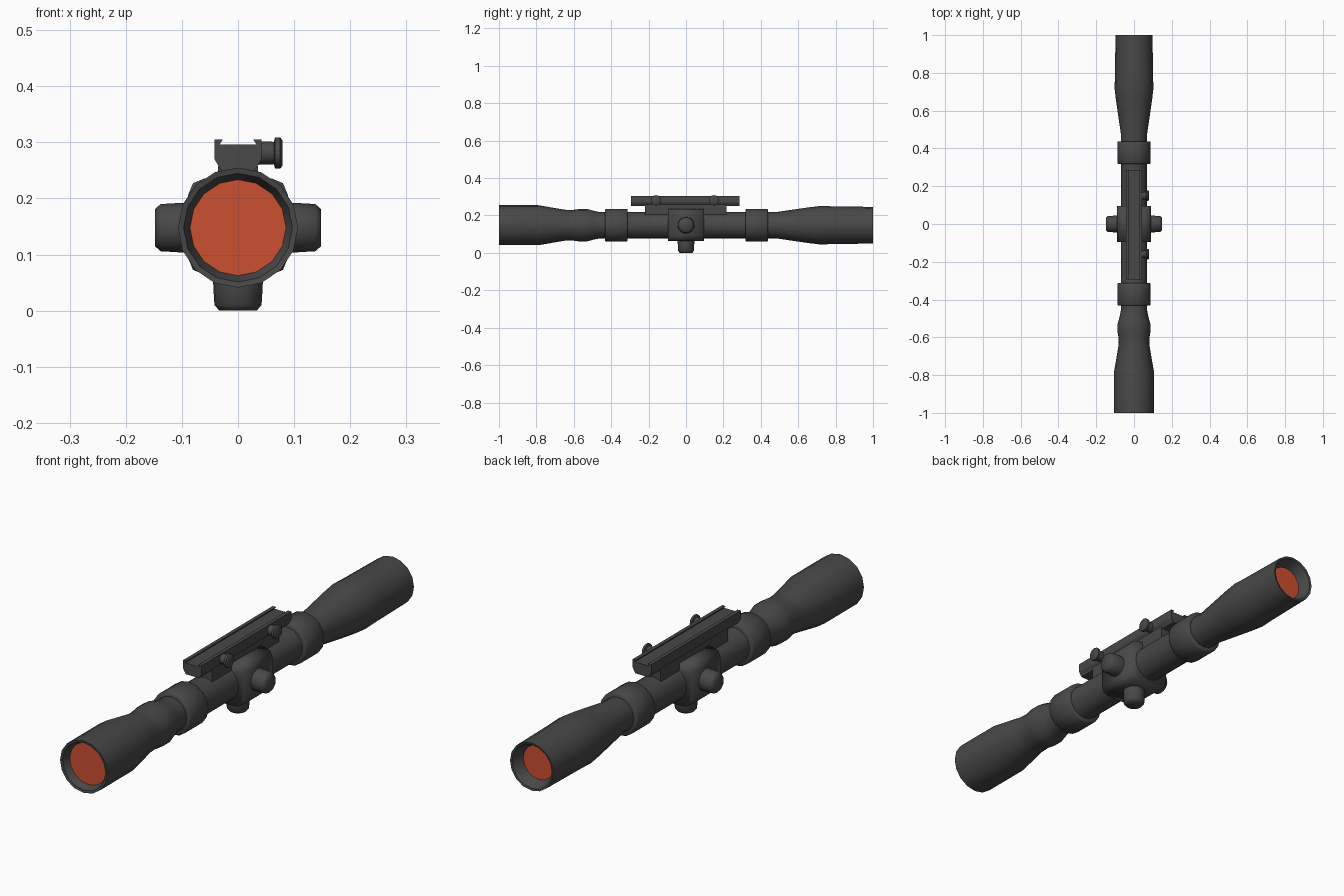
import bpy, bmesh, math
from mathutils import Matrix, Vector

if "Cube" in bpy.data.objects:
    bpy.data.objects.remove(bpy.data.objects["Cube"])

AXIS = 0.148  # height of the tube centre line
SIDES = 16


def material(name, rgb):
    m = bpy.data.materials.new(name)
    m.use_nodes = True
    m.diffuse_color = (*rgb, 1)
    bsdf = m.node_tree.nodes["Principled BSDF"]
    bsdf.inputs["Base Color"].default_value = (*rgb, 1)
    bsdf.inputs["Roughness"].default_value = 0.6
    return m


BLACK = material("dark grey metal", (0.065, 0.065, 0.065))
ORANGE = material("orange glass", (0.6, 0.08, 0.03))


def finish(name, bm, mat, angle):
    bmesh.ops.recalc_face_normals(bm, faces=bm.faces)
    mesh = bpy.data.meshes.new(name)
    bm.to_mesh(mesh)
    bm.free()
    mesh.materials.append(mat)
    ob = bpy.data.objects.new(name, mesh)
    bpy.context.collection.objects.link(ob)
    if angle:
        bpy.ops.object.select_all(action='DESELECT')
        ob.select_set(True)
        bpy.context.view_layer.objects.active = ob
        bpy.ops.object.shade_smooth_by_angle(angle=math.radians(angle))
    return ob


def lathe(name, profile, origin, direction, mat=BLACK, angle=50, sides=SIDES):
    """Turn (distance, radius) points round a direction; both ends are capped."""
    bm = bmesh.new()
    turn = Vector((0, 0, 1)).rotation_difference(Vector(direction)).to_matrix()
    rings = []
    for d, r in profile:
        rings.append([bm.verts.new(Vector(origin) + turn @ Vector(
            (r * math.cos(a), r * math.sin(a), d)))
            for a in (math.tau * i / sides for i in range(sides))])
    for a, b in zip(rings, rings[1:]):
        for i in range(sides):
            j = (i + 1) % sides
            bm.faces.new((a[i], a[j], b[j], b[i]))
    bm.faces.new(rings[0])
    bm.faces.new(rings[-1])
    return finish(name, bm, mat, angle)


def extrude_y(name, outline, y0, y1, angle=0):
    """Extrude an (x, z) outline along the tube."""
    bm = bmesh.new()
    face = bm.faces.new([bm.verts.new((x, y0, z)) for x, z in outline])
    out = bmesh.ops.extrude_face_region(bm, geom=[face])["geom"]
    bmesh.ops.translate(bm, vec=(0, y1 - y0, 0),
                        verts=[v for v in out if isinstance(v, bmesh.types.BMVert)])
    return finish(name, bm, BLACK, angle)


def box(name, size, centre, bevel, angle):
    bm = bmesh.new()
    bmesh.ops.create_cube(bm, size=1, matrix=Matrix.Translation(centre)
                          @ Matrix.Diagonal((*size, 1)))
    along = [e for e in bm.edges
             if abs(e.verts[0].co.y - e.verts[1].co.y) > 0.01]
    bmesh.ops.bevel(bm, geom=along, offset=bevel, segments=2, profile=0.5,
                    affect='EDGES')
    return finish(name, bm, BLACK, angle)


# Main tube with a recessed mouth at each end
lathe("scope_tube", [
    (-0.965, 0.085), (-0.998, 0.097), (-1.0, 0.107), (-0.79, 0.107),
    (-0.65, 0.083), (-0.61, 0.081), (-0.57, 0.087), (-0.53, 0.087),
    (-0.49, 0.076), (-0.46, 0.070), (0.48, 0.070), (0.66, 0.096),
    (0.72, 0.103), (0.78, 0.101), (1.0, 0.098), (0.998, 0.090),
    (0.95, 0.069)], (0, 0, AXIS), (0, 1, 0))

# Glass at both ends
for name, y, r in (("front_lens", -0.968, 0.0855), ("rear_lens", 0.948, 0.071)):
    lathe(name, [(0, r), (0.005, r)], (0, y, AXIS), (0, 1, 0), ORANGE)

# Clamp rings
for name, y in (("front_ring", -0.372), ("rear_ring", 0.378)):
    lathe(name, [(-0.06, 0.066), (-0.06, 0.084), (-0.055, 0.088),
                 (0.055, 0.088), (0.06, 0.084), (0.06, 0.066)],
          (0, y, AXIS), (0, 1, 0), angle=100)

# Turret block and its three knobs
box("turret_block", (0.178, 0.19, 0.172), (0, 0, AXIS + 0.002), 0.03, 100)
for name, way in (("left_knob", (1, 0, 0)), ("right_knob", (-1, 0, 0)),
                  ("bottom_knob", (0, 0, -1))):
    lathe(name, [(0.07, 0.045), (0.105, 0.044), (0.138, 0.042), (0.148, 0.033)],
          (0, 0, AXIS), way)

# Mount: riser under a dovetail rail
box("mount_riser", (0.072, 0.435, 0.06), (0, -0.002, 0.23), 0.004, 0)
half = [(0.030, 0.25), (0.042, 0.270), (0.042, 0.305), (0.027, 0.305),
        (0.033, 0.296)]
extrude_y("mount_rail", half + [(-x, z) for x, z in reversed(half)],
          -0.295, 0.285)

# Clamping screws on the left of the rail
for name, y in (("front_screw", -0.16), ("rear_screw", 0.15)):
    lathe(name, [(0.035, 0.021), (0.064, 0.020), (0.066, 0.028),
                 (0.075, 0.028), (0.079, 0.023)],
          (0, y, 0.281), (1, 0, 0), sides=12)
